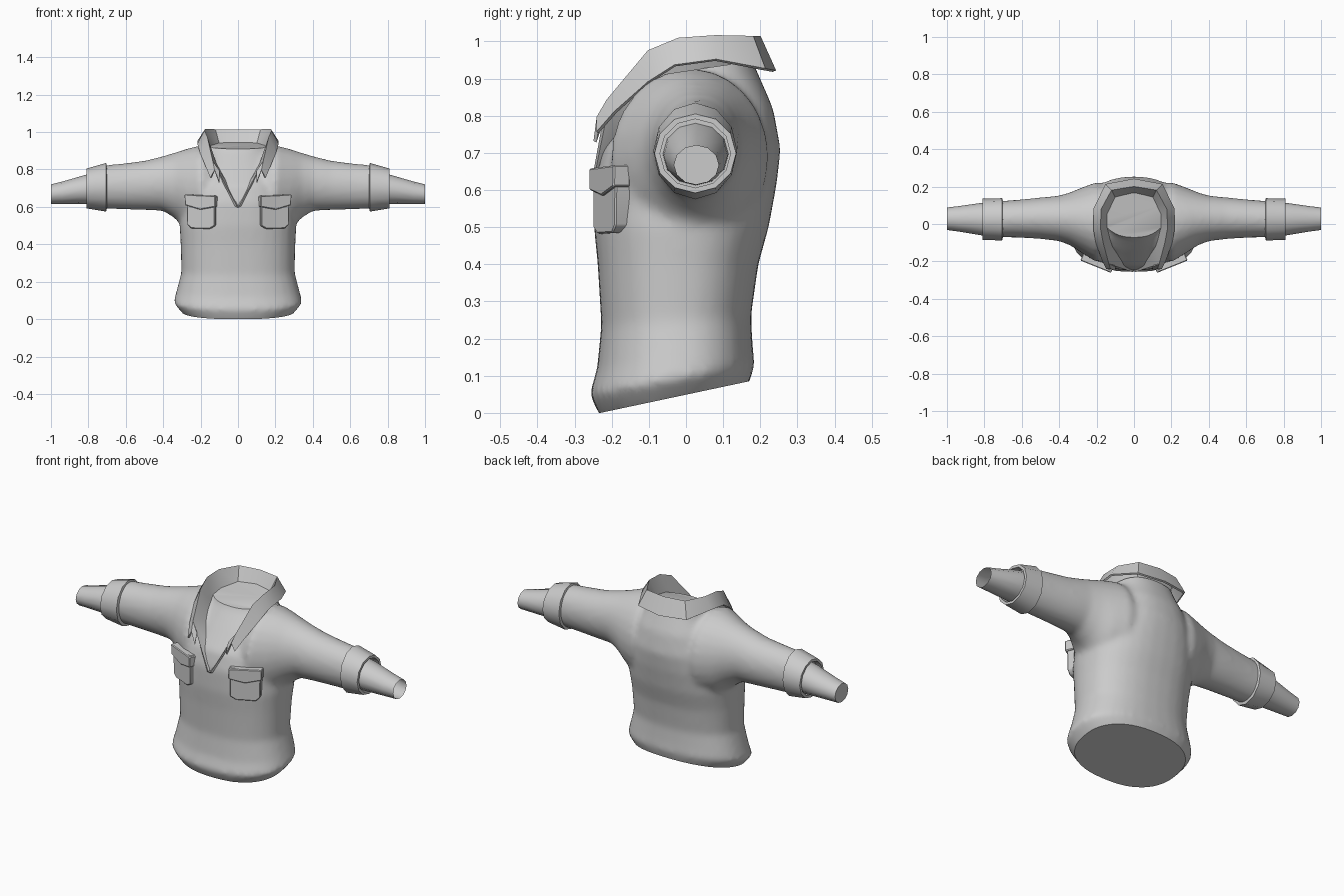
import bpy, bmesh, math
from mathutils import Vector, Matrix

cube = bpy.data.objects.get("Cube")
if cube:
    bpy.data.objects.remove(cube, do_unlink=True)

grey = bpy.data.materials.new("plain grey cloth")
grey.use_nodes = True
grey.diffuse_color = (0.6, 0.6, 0.6, 1)
grey.node_tree.nodes["Principled BSDF"].inputs["Base Color"].default_value = (0.6, 0.6, 0.6, 1)


def add_object(name, bm):
    bmesh.ops.recalc_face_normals(bm, faces=bm.faces[:])
    mesh = bpy.data.meshes.new(name)
    bm.to_mesh(mesh)
    bm.free()
    mesh.materials.append(grey)
    obj = bpy.data.objects.new(name, mesh)
    bpy.context.collection.objects.link(obj)
    return obj


def modify(obj, kind, **settings):
    mod = obj.modifiers.new(kind.title(), kind)
    for key, value in settings.items():
        setattr(mod, key, value)


def bake(obj):
    """Replace the mesh with its modified result."""
    graph = bpy.context.evaluated_depsgraph_get()
    obj.data = bpy.data.meshes.new_from_object(obj.evaluated_get(graph))
    obj.modifiers.clear()


def shade(obj, degrees=40):
    bake(obj)
    bpy.ops.object.select_all(action='DESELECT')
    obj.select_set(True)
    bpy.context.view_layer.objects.active = obj
    bpy.ops.object.shade_smooth_by_angle(angle=math.radians(degrees))


def loft(bm, rings, cap_start=True, cap_end=True):
    rows = [[bm.verts.new(p) for p in ring] for ring in rings]
    n = len(rows[0])
    for a, b in zip(rows, rows[1:]):
        for i in range(n):
            j = (i + 1) % n
            bm.faces.new((a[i], a[j], b[j], b[i]))
    if cap_start:
        bm.faces.new(rows[0])
    if cap_end:
        bm.faces.new(rows[-1])


def torso_ring(z, half, front, back, tilt, n=32):
    ring = []
    for i in range(n):
        c, s = math.cos(math.tau * i / n), math.sin(math.tau * i / n)
        x = half * math.copysign(abs(c) ** 0.85, c)
        y = (front + back) / 2 + (back - front) / 2 * math.copysign(abs(s) ** 0.85, s)
        ring.append(Vector((x, y, z + tilt * y)))
    return ring


def arm_ring(x, low, high, front, back, n=24):
    return [Vector((x,
                    (front + back) / 2 + (back - front) / 2 * math.cos(math.tau * i / n),
                    (low + high) / 2 + (high - low) / 2 * math.sin(math.tau * i / n)))
            for i in range(n)]


# Shirt body: torso and sleeves blended into one skin
TORSO = [  # height, half width, front, back, tilt
    (-0.04, 0.20, -0.18, 0.11, 0.2), (0.045, 0.30, -0.235, 0.17, 0.2),
    (0.097, 0.345, -0.26, 0.185, 0.18), (0.15, 0.33, -0.24, 0.18, 0.14),
    (0.25, 0.303, -0.228, 0.175, 0.06), (0.40, 0.307, -0.238, 0.195, 0),
    (0.50, 0.312, -0.248, 0.223, 0), (0.62, 0.30, -0.248, 0.245, 0),
    (0.71, 0.27, -0.225, 0.255, 0), (0.82, 0.22, -0.14, 0.235, 0),
    (0.90, 0.17, -0.075, 0.20, 0), (0.99, 0.15, -0.04, 0.16, 0)]
SLEEVE = [  # distance, low, high, front, back
    (0.10, 0.50, 0.88, -0.17, 0.20), (0.20, 0.45, 0.93, -0.205, 0.225),
    (0.28, 0.48, 0.91, -0.155, 0.195), (0.34, 0.54, 0.89, -0.115, 0.17),
    (0.40, 0.578, 0.872, -0.092, 0.152), (0.50, 0.583, 0.847, -0.08, 0.142),
    (0.62, 0.587, 0.832, -0.073, 0.13), (0.76, 0.592, 0.818, -0.07, 0.12)]
bm = bmesh.new()
loft(bm, [torso_ring(*r) for r in TORSO])
for side in (1, -1):
    loft(bm, [arm_ring(side * r[0], *r[1:]) for r in SLEEVE])
body = add_object("shirt_body", bm)
modify(body, 'REMESH', mode='VOXEL', voxel_size=0.014)
modify(body, 'SMOOTH', factor=0.5, iterations=10)
bake(body)

# Flat hem and flat neck, trimmed by sloping planes
bm = bmesh.new()
bm.from_mesh(body.data)
for point, normal in (((0, 0, 0.049), (0, 0.2125, -1)), ((0, 0.05, 0.928), (0, -0.15, 1))):
    bmesh.ops.bisect_plane(bm, geom=bm.verts[:] + bm.edges[:] + bm.faces[:], dist=1e-5,
                           plane_co=point, plane_no=normal, clear_outer=True)
    rim = [e for e in bm.edges if e.is_boundary]
    bmesh.ops.holes_fill(bm, edges=rim, sides=0)
bm.to_mesh(body.data)
bm.free()
shade(body)

# Rolled cuffs with a hollow rim
bm = bmesh.new()
loft(bm, [arm_ring(*r, n=12) for r in (
    (0.70, 0.595, 0.815, -0.068, 0.118), (0.705, 0.575, 0.835, -0.088, 0.138),
    (0.81, 0.592, 0.805, -0.085, 0.135), (0.81, 0.606, 0.791, -0.07, 0.12),
    (0.775, 0.606, 0.791, -0.07, 0.12))], cap_start=False, cap_end=True)
cuffs = add_object("sleeve_cuffs", bm)
modify(cuffs, 'MIRROR')
shade(cuffs)

# Tapered lower sleeves: left one open, right one closed
for side, name in ((1, "left_lower_sleeve"), (-1, "right_lower_sleeve")):
    bm = bmesh.new()
    loft(bm, [arm_ring(side * r[0], *r[1:], n=12) for r in (
        (0.765, 0.612, 0.782, -0.063, 0.115), (0.82, 0.615, 0.77, -0.06, 0.112),
        (0.94, 0.615, 0.735, -0.04, 0.095), (1.0, 0.615, 0.72, -0.032, 0.088))],
        cap_start=True, cap_end=side < 0)
    shade(add_object(name, bm))

# Folded collar: inner base, fold line and outer edge from nape to chest
INNER = [(0, 0.165, 0.93), (0.10, 0.14, 0.925), (0.145, 0.05, 0.915), (0.14, -0.05, 0.89),
         (0.12, -0.12, 0.83), (0.07, -0.195, 0.74), (0, -0.25, 0.60)]
FOLD = [(0, 0.20, 1.01), (0.12, 0.18, 1.01), (0.175, 0.08, 1.012), (0.18, -0.02, 1.005),
        (0.165, -0.10, 0.972), (0.135, -0.21, 0.84), (0.012, -0.255, 0.605)]
OUTER = [(0, 0.238, 0.92), (0.15, 0.21, 0.925), (0.213, 0.08, 0.95), (0.213, -0.03, 0.935),
         (0.20, -0.10, 0.89), (0.168, -0.19, 0.81), (0.145, -0.238, 0.755)]
bm = bmesh.new()
inner, fold, outer = [[bm.verts.new(p) for p in path] for path in (INNER, FOLD, OUTER)]
for k in range(6):
    bm.faces.new((inner[k], inner[k + 1], fold[k + 1], fold[k]))
    if k < 5:
        bm.faces.new((fold[k], fold[k + 1], outer[k + 1], outer[k]))
notch = bm.verts.new((0.125, -0.236, 0.795))
lapel = bm.verts.new((0.10, -0.245, 0.73))
lapel_root = bm.verts.new((0.10, -0.225, 0.79))
bm.faces.new((fold[5], notch, outer[6], outer[5]))
bm.faces.new((fold[5], lapel_root, lapel, notch))
collar = add_object("collar", bm)
modify(collar, 'MIRROR', use_clip=True)
modify(collar, 'SOLIDIFY', thickness=0.01, offset=0)
shade(collar, 35)


# Chest pockets and their flaps, angled around the chest
def pocket_part(name, outline, front, depth):
    bm = bmesh.new()
    face = bm.faces.new([bm.verts.new((x, front, z)) for x, z in outline])
    made = bmesh.ops.extrude_face_region(bm, geom=[face])["geom"]
    bmesh.ops.translate(bm, vec=(0, depth, 0),
                        verts=[v for v in made if isinstance(v, bmesh.types.BMVert)])
    turn = Matrix.Translation((0.197, -0.213, 0.57)) @ Matrix.Rotation(math.radians(22), 4, 'Z')
    bmesh.ops.transform(bm, matrix=turn, verts=bm.verts[:])
    part = add_object(name, bm)
    modify(part, 'MIRROR')
    modify(part, 'BEVEL', width=0.004, segments=1)
    shade(part, 30)


pocket_part("chest_pockets", [(-0.08, 0.09), (-0.082, -0.07), (-0.05, -0.088),
                              (0.055, -0.085), (0.078, -0.065), (0.083, 0.09)], -0.008, 0.055)
pocket_part("pocket_flaps", [(-0.087, 0.088), (-0.087, 0.03), (0, 0.015),
                             (0.088, 0.04), (0.09, 0.097)], -0.017, 0.05)
